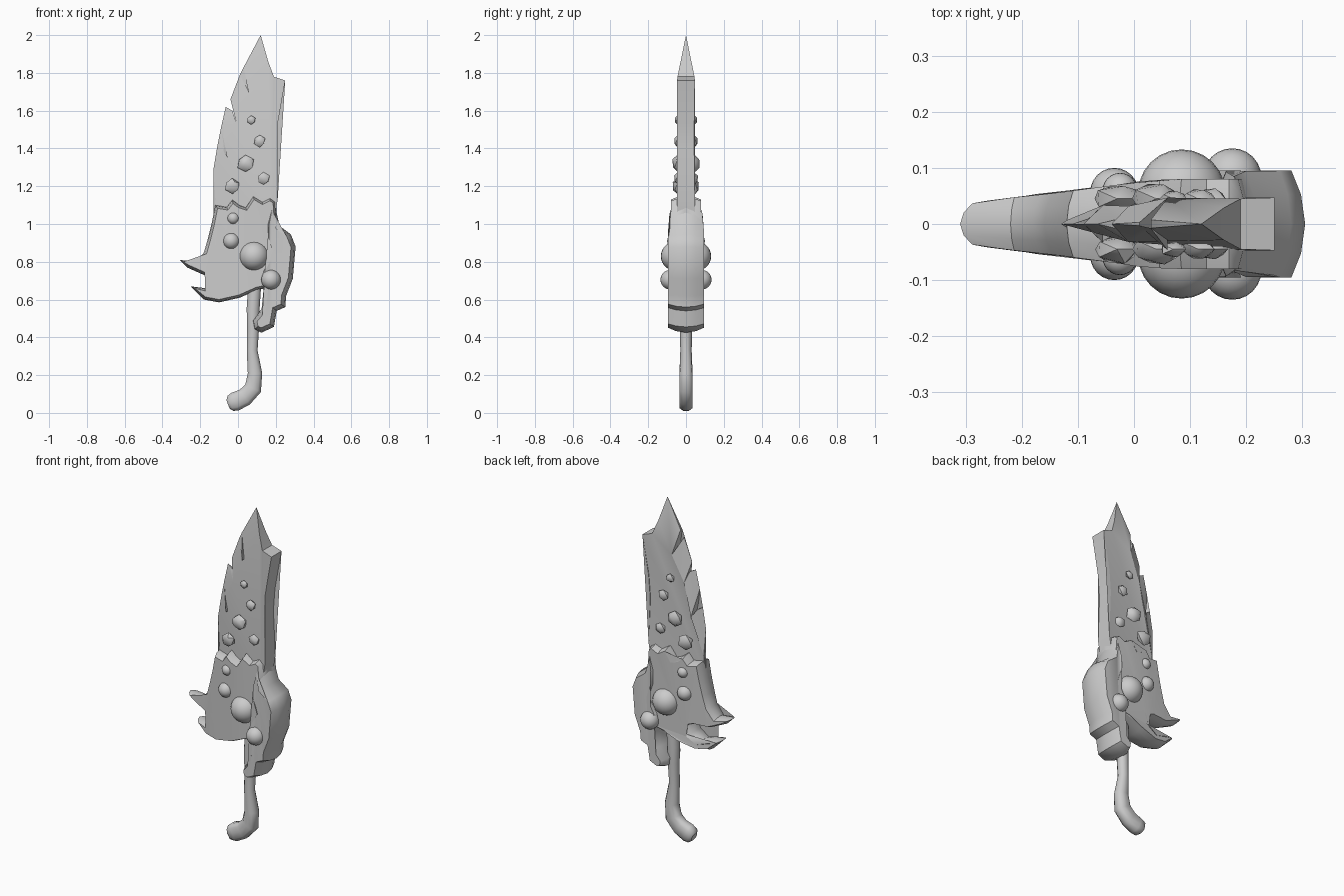
import bpy, bmesh, math, random
from mathutils import Vector

random.seed(4)
if "Cube" in bpy.data.objects:
    bpy.data.objects.remove(bpy.data.objects["Cube"])

stone = bpy.data.materials.new("plain grey")
stone.use_nodes = True
GREY = (0.6, 0.6, 0.6, 1)
stone.diffuse_color = GREY
stone.node_tree.nodes["Principled BSDF"].inputs["Base Color"].default_value = GREY


def finish(obj, angle):
    obj.data.materials.append(stone)
    bpy.ops.object.select_all(action="DESELECT")
    obj.select_set(True)
    bpy.context.view_layer.objects.active = obj
    bpy.ops.object.shade_smooth_by_angle(angle=math.radians(angle))


def add_mesh(name, bm, angle):
    bmesh.ops.recalc_face_normals(bm, faces=bm.faces)
    mesh = bpy.data.meshes.new(name)
    bm.to_mesh(mesh)
    bm.free()
    obj = bpy.data.objects.new(name, mesh)
    bpy.context.collection.objects.link(obj)
    finish(obj, angle)
    return obj


def shrink(outline, amount):
    """Move a counter-clockwise outline inwards, with limited mitres."""
    result = []
    for i, p in enumerate(outline):
        a = (p - outline[i - 1]).normalized()
        b = (outline[(i + 1) % len(outline)] - p).normalized()
        n = Vector((-a.y - b.y, a.x + b.x)).normalized()
        miter = min(1.6, 1 / max(0.1, n.dot(Vector((-a.y, a.x)))))
        result.append(p + n * amount * miter)
    return result


def slab(name, points, thickness, rings, angle):
    """Flat part from a front outline; rings are (inset, depth fraction)."""
    outline = [Vector(p) for p in points]
    bm = bmesh.new()
    loops = []
    for inset, depth in rings:
        loops.append([bm.verts.new((q.x, depth * thickness(p.x, p.y), q.y))
                      for p, q in zip(outline, shrink(outline, inset))])
    for low, high in zip(loops, loops[1:]):
        for i in range(len(low)):
            bm.faces.new((low[i - 1], low[i], high[i], high[i - 1]))
    caps = [bm.faces.new(loops[0]), bm.faces.new(loops[-1])]
    bmesh.ops.triangulate(bm, faces=caps)
    bmesh.ops.remove_doubles(bm, verts=bm.verts, dist=0.0005)
    return add_mesh(name, bm, angle)


def rounded(inset):
    return [(inset, -1), (inset * 0.3, -0.55), (0, 0), (inset * 0.3, 0.55), (inset, 1)]


def clamp(v, low=0, high=1):
    return max(low, min(high, v))


# Blade: sharp toothed edge on one side, blunt spine on the other
def blade_thickness(x, z):
    edge = -0.13 + 0.25 * max(0, z - 1.25)
    return 0.047 * clamp((x - edge) / 0.07) * clamp((2 - z) / 0.23)


slab("blade", [
    (0.12, 2), (0.03, 1.83), (0.06, 1.69), (0.01, 1.79), (-0.04, 1.66),
    (-0.01, 1.54), (-0.03, 1.6), (-0.065, 1.62), (-0.09, 1.51), (-0.055, 1.35),
    (-0.08, 1.39), (-0.11, 1.41), (-0.13, 1.29), (-0.12, 1.13), (-0.13, 1),
    (0.18, 0.95), (0.21, 1.13), (0.2, 1.4), (0.21, 1.53), (0.25, 1.76),
    (0.19, 1.78), (0.16, 1.86)], blade_thickness, [(0, -1), (0, 1)], 40)

# Guard: jagged top and two hooked spikes
slab("guard", [
    (0.2, 1.12), (0.17, 1.14), (0.13, 1.12), (0.08, 1.15), (0.04, 1.09),
    (0.01, 1.1), (-0.03, 1.13), (-0.06, 1.09), (-0.12, 1.1), (-0.14, 1),
    (-0.16, 0.92), (-0.18, 0.85), (-0.22, 0.8), (-0.31, 0.81), (-0.27, 0.77),
    (-0.18, 0.73), (-0.09, 0.73), (-0.04, 0.71), (-0.06, 0.67), (-0.11, 0.64),
    (-0.17, 0.66), (-0.25, 0.67), (-0.18, 0.6), (-0.1, 0.585), (0.01, 0.61),
    (0.1, 0.65), (0.19, 0.67), (0.22, 0.85)],
    lambda x, z: clamp(0.074 + 0.12 * x, 0.03, 0.08), rounded(0.015), 50)

# Thick growth wrapped around the back of the guard
slab("back_wrap", [
    (0.17, 1.11), (0.14, 1), (0.14, 0.92), (0.165, 0.84), (0.12, 0.76),
    (0.11, 0.72), (0.135, 0.65), (0.125, 0.55), (0.075, 0.49), (0.085, 0.44),
    (0.125, 0.425), (0.19, 0.455), (0.205, 0.54), (0.25, 0.56), (0.255, 0.62),
    (0.29, 0.71), (0.305, 0.88), (0.28, 0.945), (0.22, 0.99), (0.2, 1.08)],
    lambda x, z: 0.095 - 0.1 * max(0, z - 0.98), rounded(0.024), 50)

# Handle: bent tube with a hooked blunt end
curve = bpy.data.curves.new("handle_path", "CURVE")
curve.dimensions = "3D"
curve.bevel_depth = 1
curve.bevel_resolution = 3
curve.use_fill_caps = True
path = [(0.09, 0.7, 0.036), (0.08, 0.55, 0.036), (0.08, 0.45, 0.033),
        (0.075, 0.33, 0.03), (0.09, 0.21, 0.04), (0.08, 0.13, 0.048),
        (0.035, 0.083, 0.05), (-0.015, 0.06, 0.053), (-0.04, 0.05, 0.045),
        (-0.053, 0.045, 0.025)]
spline = curve.splines.new("POLY")
spline.points.add(len(path) - 1)
for point, (x, z, r) in zip(spline.points, path):
    point.co = (x, 0, z, 1)
    point.radius = r
tube = bpy.data.objects.new("handle_path", curve)
bpy.context.collection.objects.link(tube)
bpy.context.view_layer.update()
bm = bmesh.new()
bm.from_mesh(tube.to_mesh())
tube.to_mesh_clear()
bpy.data.objects.remove(tube)
for v in bm.verts:
    v.co.y = clamp(v.co.y, -0.035, 0.035)
    v.co.z = max(v.co.z, 0.004)
add_mesh("handle", bm, 60)

# Round domes on both faces of the guard
for i, (x, y, z, r) in enumerate([(0.085, 0.055, 0.83, 0.078), (0.175, 0.083, 0.705, 0.052),
                                  (-0.035, 0.057, 0.91, 0.043), (-0.025, 0.06, 1.03, 0.031)]):
    for side, label in ((-1, "front"), (1, "back")):
        bm = bmesh.new()
        bmesh.ops.create_uvsphere(bm, u_segments=24, v_segments=14, radius=r)
        bmesh.ops.translate(bm, verts=bm.verts, vec=(x, side * y, z))
        add_mesh(f"dome_{label}_{i + 1}", bm, 60)

# Rough pebbles on both faces of the blade
for i, (x, z, r) in enumerate([(0.07, 1.55, 0.025), (0.115, 1.44, 0.032), (0.04, 1.32, 0.048),
                               (0.135, 1.24, 0.033), (-0.03, 1.2, 0.045)]):
    for side, label in ((-1, "front"), (1, "back")):
        bm = bmesh.new()
        bmesh.ops.create_icosphere(bm, subdivisions=1, radius=r)
        for v in bm.verts:
            v.co *= random.uniform(0.9, 1.1)
            v.co = (v.co.x + x, v.co.y * 0.6 + side * 0.045, v.co.z + z)
        add_mesh(f"pebble_{label}_{i + 1}", bm, 45)
